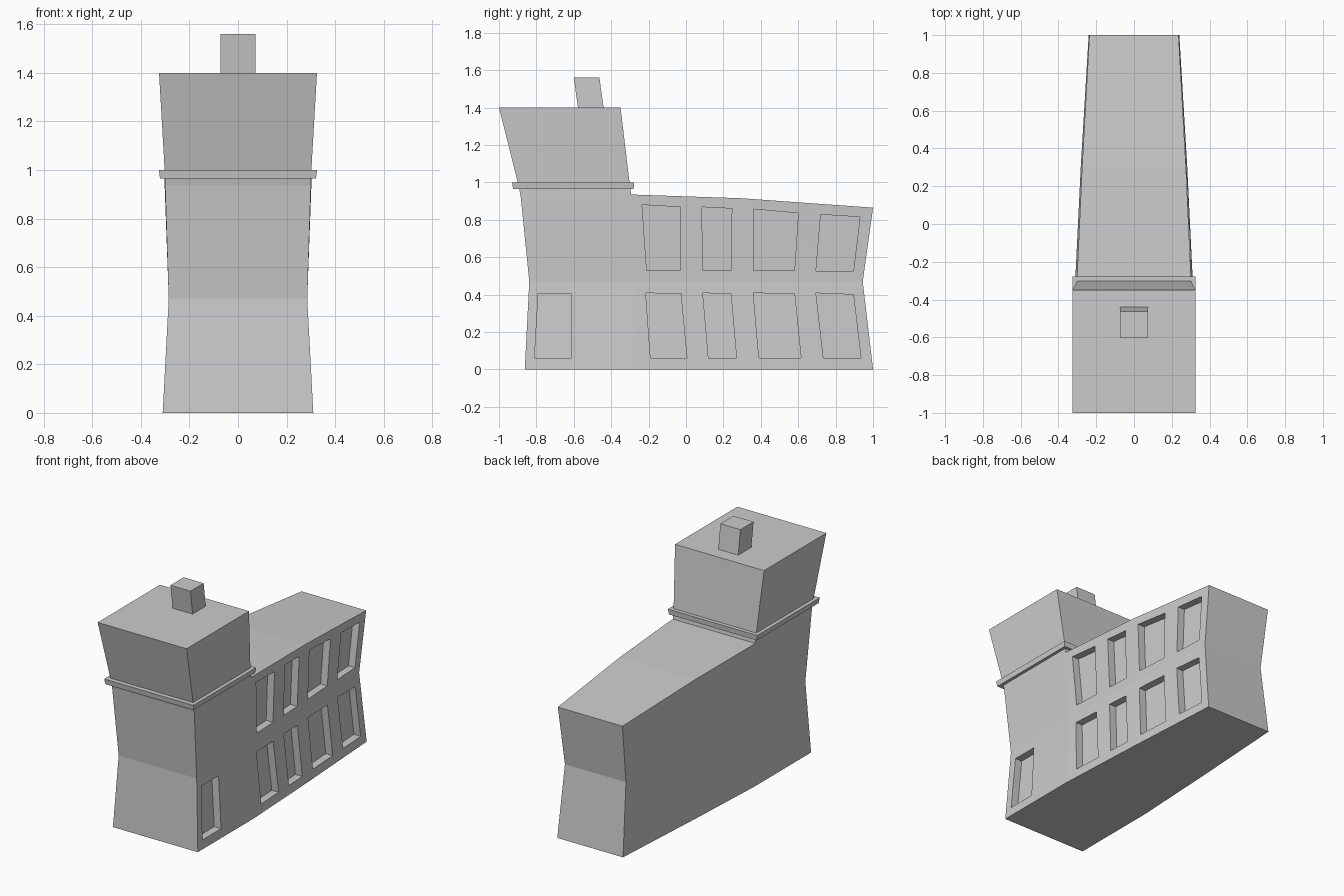
import bpy, bmesh

if "Cube" in bpy.data.objects:
    bpy.data.objects.remove(bpy.data.objects["Cube"])


def finish(name, bm):
    bmesh.ops.recalc_face_normals(bm, faces=bm.faces[:])
    me = bpy.data.meshes.new(name)
    bm.to_mesh(me)
    bm.free()
    ob = bpy.data.objects.new(name, me)
    bpy.context.collection.objects.link(ob)
    return ob


def ring(bm, w, y0, y1, z):
    return [bm.verts.new(p) for p in ((-w, y0, z), (w, y0, z), (w, y1, z), (-w, y1, z))]


def bridge(bm, a, b):
    n = len(a)
    for i in range(n):
        bm.faces.new((a[i], a[(i + 1) % n], b[(i + 1) % n], b[i]))


def tapered_box(name, lower, upper):
    bm = bmesh.new()
    a, b = ring(bm, *lower), ring(bm, *upper)
    bridge(bm, a, b)
    bm.faces.new(a[::-1])
    bm.faces.new(b)
    return finish(name, bm)


# Stations along y; each has (half width, y, z) at floor, waist and eaves
STATIONS = [
    [(.31, -.862, 0), (.285, -.838, .47), (.30, -.885, .935)],
    [(.31, -.275, 0), (.285, -.275, .47), (.302, -.293, .935)],
    [(.282, .30, 0), (.26, .30, .47), (.275, .30, .915)],
    [(.24, 1.0, 0), (.223, .945, .47), (.236, 1.0, .865)],
]


# Building shell: wing and tower in one skin
bm = bmesh.new()
L = [[bm.verts.new((-w, y, z)) for w, y, z in s] for s in STATIONS]
R = [[bm.verts.new((w, y, z)) for w, y, z in s] for s in STATIONS]
for i in range(3):
    for k in range(2):
        for S in (L, R):
            bm.faces.new((S[i][k], S[i + 1][k], S[i + 1][k + 1], S[i][k + 1]))
    bm.faces.new((L[i][0], R[i][0], R[i + 1][0], L[i + 1][0]))
    if i:
        bm.faces.new((L[i][2], R[i][2], R[i + 1][2], L[i + 1][2]))
for i in (0, 3):
    for k in range(2):
        bm.faces.new((L[i][k], R[i][k], R[i][k + 1], L[i][k + 1]))
base = [L[0][2], R[0][2], R[1][2], L[1][2]]
neck = ring(bm, .302, -.90, -.302, 1.0)
top = ring(bm, .325, -1.0, -.35, 1.4)
bridge(bm, base, neck)
bridge(bm, neck, top)
bm.faces.new(top)
bmesh.ops.triangulate(bm, faces=[f for f in bm.faces if len(f.verts) == 4])
building = finish("building", bm)


def wall_x(y, z):
    """Half width of the side wall at a given y and z."""
    def at(s):
        k = 0 if z < s[1][2] else 1
        t = (z - s[k][2]) / (s[k + 1][2] - s[k][2])
        return s[k][0] + t * (s[k + 1][0] - s[k][0])
    for a, b in zip(STATIONS, STATIONS[1:]):
        if y <= b[0][1]:
            t = (y - a[0][1]) / (b[0][1] - a[0][1])
            return at(a) + t * (at(b) - at(a))


# Openings on the right wall: bottom y0, y1, top y0, y1, sill z, head z0, z1
OPENINGS = [
    (-.21, -.03, -.235, -.03, .53, .88, .868),
    (.09, .24, .085, .245, .53, .868, .86),
    (.36, .58, .36, .60, .53, .857, .835),
    (.695, .895, .72, .93, .525, .828, .815),
    (-.81, -.615, -.79, -.615, .06, .405, .405),
    (-.21 + .02, .005, -.215, -.028, .06, .408, .405),
    (.12, .27, .09, .24, .06, .408, .405),
    (.39, .615, .36, .58, .06, .408, .405),
    (.735, .935, .695, .895, .06, .408, .40),
]
bm = bmesh.new()
for b0, b1, t0, t1, sill, h0, h1 in OPENINGS:
    pts = [(b0, sill), (b1, sill), (t1, h1), (t0, h0)]
    inner = [bm.verts.new((wall_x(y, z) - .05, y, z)) for y, z in pts]
    outer = [bm.verts.new((.45, y, z)) for y, z in pts]
    bridge(bm, inner, outer)
    bm.faces.new(inner)
    bm.faces.new(outer)
cutter = finish("window_cutter", bm)
cutter.hide_render = True

mod = building.modifiers.new("windows", 'BOOLEAN')
mod.operation = 'DIFFERENCE'
mod.solver = 'EXACT'
mod.object = cutter
bpy.context.view_layer.objects.active = building
bpy.ops.object.modifier_apply(modifier=mod.name)
bpy.data.objects.remove(cutter)

# Ledge around the tower and chimney on its flat roof
tapered_box("tower_ledge", (.321, -.925, -.28, .965), (.326, -.93, -.277, 1.0))
tapered_box("chimney", (.073, -.577, -.44, 1.395), (.073, -.60, -.463, 1.56))
